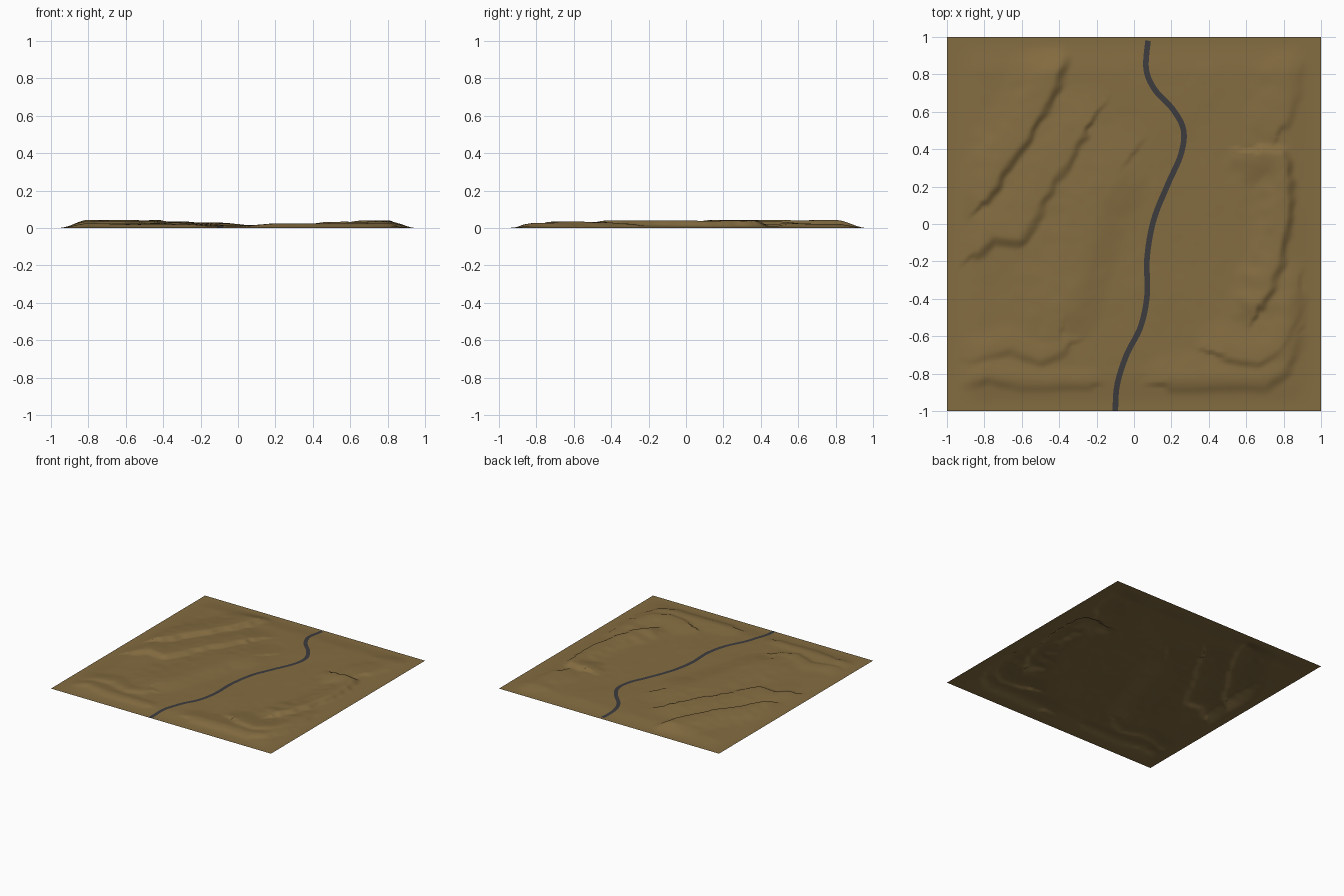
import bpy, bmesh, math
from mathutils import Vector, noise

if "Cube" in bpy.data.objects:
    bpy.data.objects.remove(bpy.data.objects["Cube"])

N = 150  # terrain grid cells per side


def material(name, rgb):
    m = bpy.data.materials.new(name)
    m.diffuse_color = (*rgb, 1)
    m.use_nodes = True
    m.node_tree.nodes["Principled BSDF"].inputs["Base Color"].default_value = m.diffuse_color
    return m


def smoothstep(t):
    t = max(0.0, min(1.0, t))
    return t * t * (3 - 2 * t)


# ridge crests: height, gentle width, steep width, path (steep side right of travel)
RIDGES = [
    (0.030, 0.28, 0.055, [(-.80, .14), (-.68, .33), (-.57, .48), (-.47, .65), (-.38, .90)]),
    (0.023, 0.30, 0.06, [(-.84, -.14), (-.76, -.06), (-.62, -.08), (-.55, .02), (-.42, .27), (-.28, .47)]),
    (0.018, 0.35, 0.20, [(-.35, -.45), (-.24, -.1), (-.20, .1), (-.10, .24)]),
    (0.028, 0.20, 0.06, [(.68, -.42), (.77, -.2), (.80, 0), (.82, .22), (.79, .36), (.68, .38)]),
    (0.020, 0.22, 0.07, [(.50, -.70), (.66, -.73), (.78, -.66), (.85, -.52), (.88, -.38)]),
    (0.016, 0.20, 0.06, [(.20, -.87), (.55, -.86), (.70, -.87), (.80, -.77), (.88, -.6)]),
    (0.012, 0.15, 0.06, [(-.88, -.72), (-.66, -.66), (-.5, -.72), (-.38, -.66)]),
    (0.012, 0.12, 0.05, [(-.90, -.84), (-.78, -.80), (-.6, -.86), (-.25, -.87)]),
    (0.012, 0.25, 0.06, [(.80, .55), (.86, .7), (.88, .88)]),
]
RIDGES = [(h, g, s, [Vector(p) for p in path]) for h, g, s, path in RIDGES]


def ridge(p, h, gentle, steep, path):
    best, side, along = 9.0, 1.0, 0.0
    for a, b in zip(path, path[1:]):
        ab, ap = b - a, p - a
        t = max(0.0, min(1.0, ap.dot(ab) / ab.length_squared))
        d = (ap - ab * t).length
        if d < best:
            best, side = d, ab.x * ap.y - ab.y * ap.x
    return h * (1 - smoothstep(best / (gentle if side > 0 else steep)))


def height(x, y):
    n = noise.noise(Vector((x * 4, y * 4, 3)))
    n2 = noise.noise(Vector((x * 13, y * 13, 7)))
    p = Vector((x + 0.02 * n2, y + 0.02 * n))
    tall = sorted((ridge(p, *r) for r in RIDGES), reverse=True)
    z = 0.012 + tall[0] + 0.25 * tall[1] + 0.0025 * n + 0.001 * n2
    mask = smoothstep((0.97 - abs(x)) / 0.17) * smoothstep((0.97 - abs(y)) / 0.17)
    return max(0.0, z) * mask


# ground: one open sheet pushed up by the height function
bm = bmesh.new()
bmesh.ops.create_grid(bm, x_segments=N, y_segments=N, size=1)
for v in bm.verts:
    v.co.z = height(v.co.x, v.co.y)
for f in bm.faces:
    f.smooth = True
me = bpy.data.meshes.new("ground")
bm.to_mesh(me)
bm.free()
ground = bpy.data.objects.new("ground", me)
bpy.context.collection.objects.link(ground)
me.materials.append(material("earth", (0.23, 0.15, 0.052)))

# road: flat ribbon along a smooth path, draped just above the ground
PATH = [Vector(p) for p in [(-.10, -1), (-.09, -.86), (-.04, -.70), (.035, -.55), (.07, -.38), (.07, -.18),
        (.105, .02), (.18, .21), (.25, .37), (.265, .50), (.21, .61), (.11, .72), (.065, .83), (.075, .98)]]


def spline(i, t):
    q = [PATH[max(0, min(len(PATH) - 1, i + k))] for k in (-1, 0, 1, 2)]
    return 0.5 * (2 * q[1] + (q[2] - q[0]) * t + (2 * q[0] - 5 * q[1] + 4 * q[2] - q[3]) * t * t
                  + (3 * q[1] - q[0] - 3 * q[2] + q[3]) * t ** 3)


pts = [spline(i, k / 10) for i in range(len(PATH) - 1) for k in range(10)] + [PATH[-1]]
bm = bmesh.new()
last = None
for i, p in enumerate(pts):
    d = (pts[min(i + 1, len(pts) - 1)] - pts[max(i - 1, 0)]).normalized()
    side = Vector((-d.y, d.x)) * 0.015
    row = []
    for s in (-1, 0, 1):
        q = p + side * s
        q.y = max(-1, q.y)
        row.append(bm.verts.new((q.x, q.y, height(q.x, q.y) + 0.0015)))
    if last:
        for k in (0, 1):
            bm.faces.new((last[k + 1], last[k], row[k], row[k + 1]))
    last = row
bmesh.ops.recalc_face_normals(bm, faces=bm.faces)
if sum(f.normal.z for f in bm.faces) < 0:
    bmesh.ops.reverse_faces(bm, faces=bm.faces)
for f in bm.faces:
    f.smooth = True
me = bpy.data.meshes.new("road")
bm.to_mesh(me)
bm.free()
road = bpy.data.objects.new("road", me)
bpy.context.collection.objects.link(road)
me.materials.append(material("asphalt", (0.045, 0.045, 0.05)))
